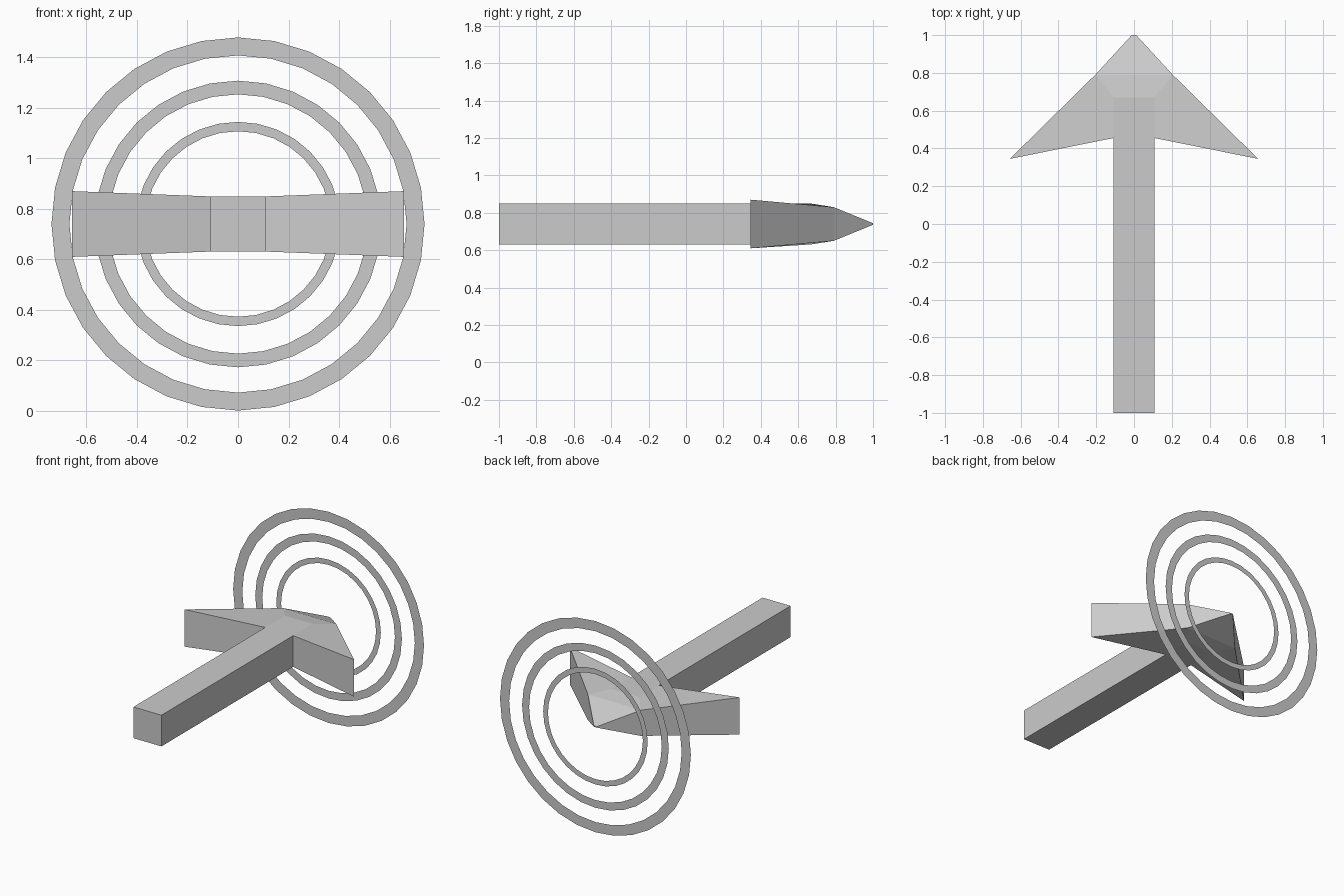
import bpy, math

if "Cube" in bpy.data.objects:
    bpy.data.objects.remove(bpy.data.objects["Cube"])

ZC = 0.74  # height of the arrow axis and ring centre


def make_object(name, verts, faces):
    mesh = bpy.data.meshes.new(name)
    mesh.from_pydata(verts, [], faces)
    mesh.update()
    obj = bpy.data.objects.new(name, mesh)
    bpy.context.collection.objects.link(obj)
    return obj


# Arrow: right half plan as (x, y, half height), mirrored across x = 0
plan = {
    "tail_mid": (0, -1, 0.109), "tail": (0.108, -1, 0.109),
    "notch": (0.108, 0.455, 0.109), "barb": (0.657, 0.345, 0.13),
    "cheek": (0.205, 0.79, 0.09), "neck": (0.108, 0.67, 0.109),
    "neck_mid": (0, 0.67, 0.109), "cheek_mid": (0, 0.79, 0.09),
    "tip": (0.012, 1, 0.004), "tip_mid": (0, 1, 0.004),
}
keys = list(plan)
n = len(keys)
verts = [(x, y, ZC + s * h) for s in (1, -1) for x, y, h in plan.values()]
panels = [
    ("tail_mid", "tail", "notch", "neck", "neck_mid"),   # shaft
    ("notch", "barb", "cheek", "neck"),                  # barb
    ("neck_mid", "neck", "cheek", "cheek_mid"),          # bevel
    ("cheek_mid", "cheek", "tip", "tip_mid"),            # nose
]
faces = []
for panel in panels:
    top = [keys.index(k) for k in panel]
    faces += [top, [i + n for i in reversed(top)]]
# Side walls around the outline
outline = [keys.index(k) for k in
           ("tail_mid", "tail", "notch", "barb", "cheek", "tip", "tip_mid")]
for a, b in zip(outline, outline[1:]):
    faces.append([a + n, b + n, b, a])
arrow = make_object("arrow", verts, faces)
mirror = arrow.modifiers.new("mirror", "MIRROR")
mirror.use_clip = True


# Flat target rings standing at the arrow tip
def ring(name, outer, inner, sides=32):
    verts = [(r * math.sin(math.tau * i / sides), 1.0,
              ZC + r * math.cos(math.tau * i / sides))
             for r in (outer, inner) for i in range(sides)]
    faces = [(i, (i + 1) % sides, sides + (i + 1) % sides, sides + i)
             for i in range(sides)]
    return make_object(name, verts, faces)


ring("outer_ring", 0.738, 0.667)
ring("middle_ring", 0.567, 0.513)
ring("inner_ring", 0.404, 0.367)
